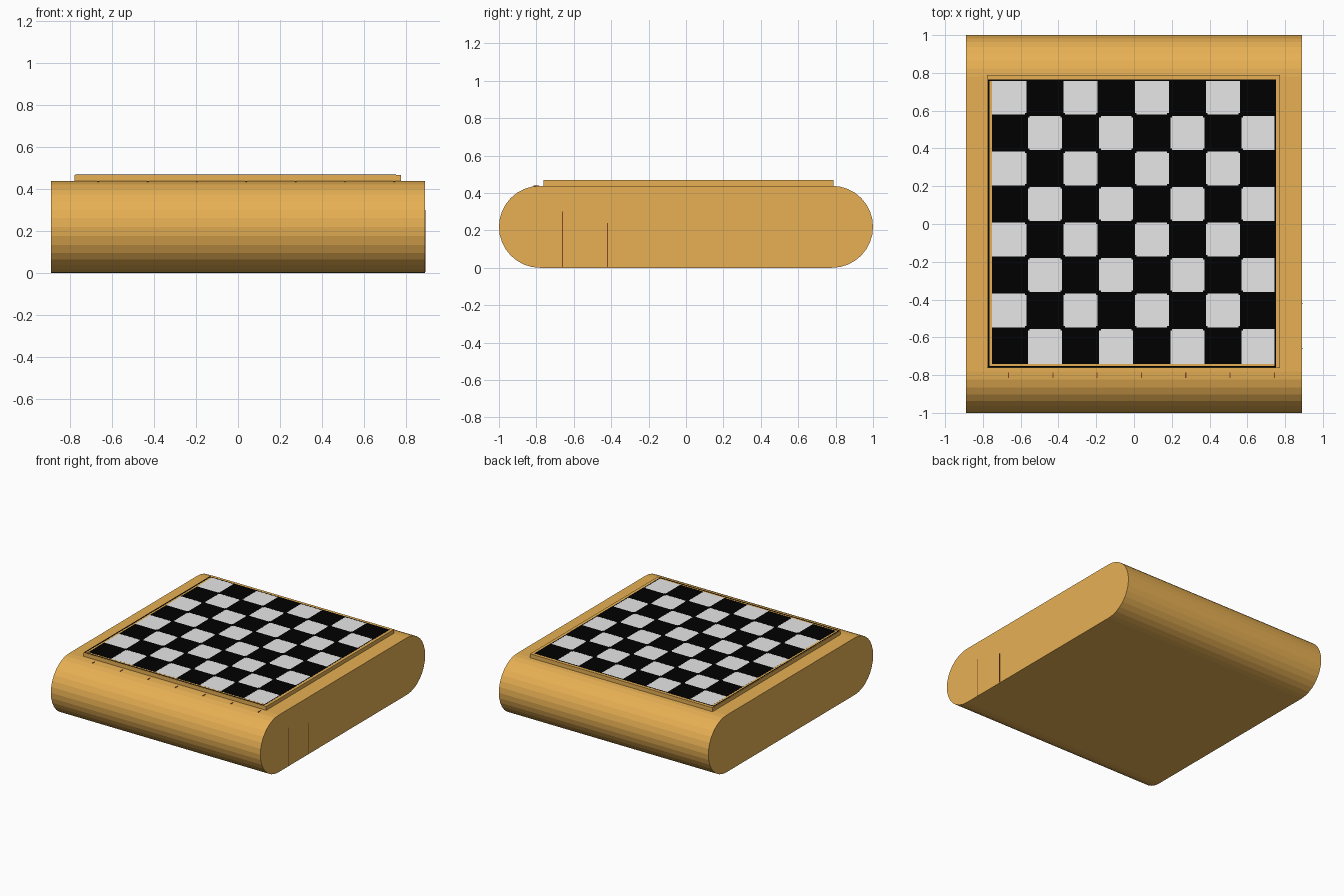
import bpy, bmesh, math

if "Cube" in bpy.data.objects:
    bpy.data.objects.remove(bpy.data.objects["Cube"])


def material(name, rgb):
    m = bpy.data.materials.new(name)
    m.diffuse_color = (*rgb, 1.0)
    m.use_nodes = True
    m.node_tree.nodes["Principled BSDF"].inputs["Base Color"].default_value = m.diffuse_color
    return m


WOOD = material("warm_wood", (0.80, 0.435, 0.088))
LIGHT = material("light_square", (0.80, 0.80, 0.80))
DARK = material("dark_square", (0.0, 0.0, 0.0))
SEAM = material("seam_brown", (0.25, 0.06, 0.02))


def finish(name, bm, mat):
    bmesh.ops.recalc_face_normals(bm, faces=bm.faces)
    me = bpy.data.meshes.new(name)
    bm.to_mesh(me)
    bm.free()
    me.materials.append(mat)
    ob = bpy.data.objects.new(name, me)
    bpy.context.collection.objects.link(ob)
    return ob


def add_box(bm, x0, x1, y0, y1, z0, z1):
    verts = bmesh.ops.create_cube(bm, size=1.0)["verts"]
    bmesh.ops.scale(bm, vec=(x1 - x0, y1 - y0, z1 - z0), verts=verts)
    bmesh.ops.translate(bm, vec=((x0 + x1) / 2, (y0 + y1) / 2, (z0 + z1) / 2), verts=verts)


# Body: stadium profile in the y-z plane, extruded along x
HALF_X, R, SEG = 0.89, 0.219, 16
bm = bmesh.new()
profile = []
for side in (1, -1):
    for i in range(SEG + 1):
        a = -math.pi / 2 + math.pi * i / SEG
        profile.append((side * (1 - R + R * math.cos(a)), R + side * R * math.sin(a)))
face = bm.faces.new([bm.verts.new((-HALF_X, y, z)) for y, z in profile])
ext = bmesh.ops.extrude_face_region(bm, geom=[face])
bmesh.ops.translate(bm, vec=(2 * HALF_X, 0, 0),
                    verts=[v for v in ext["geom"] if isinstance(v, bmesh.types.BMVert)])
finish("rounded_body", bm, WOOD)

# Raised board panel
CY, TOP = 0.011, 0.469
bm = bmesh.new()
add_box(bm, -0.778, 0.774, -0.763, 0.788, 0.42, 0.468)
finish("board_panel", bm, WOOD)

# Checkered squares; dark ones are slightly larger and meet at the corners
PITCH, HALF = 0.188, 4 * 0.188
for name, parity, grow, top, mat in (("light_squares", 1, 0.0, 0.4685, LIGHT),
                                     ("dark_squares", 0, 0.004, TOP, DARK)):
    bm = bmesh.new()
    for col in range(8):
        for row in range(8):
            if (col + row) % 2 == parity:
                x, y = col * PITCH - HALF, row * PITCH - HALF
                x0, x1 = max(x - grow, -HALF), min(x + PITCH + grow, HALF)
                y0, y1 = max(y - grow, -HALF), min(y + PITCH + grow, HALF)
                add_box(bm, x0, x1, y0 + CY, y1 + CY, 0.465, top)
    finish(name, bm, mat)

# Small dark joints where four squares meet
bm = bmesh.new()
J = 0.012
for i in range(1, 8):
    for j in range(1, 8):
        x, y = i * PITCH - HALF, j * PITCH - HALF + CY
        add_box(bm, x - J, x + J, y - J, y + J, 0.465, TOP + 0.0002)
finish("corner_joints", bm, DARK)

# Thin dark outline around the squares
bm = bmesh.new()
X0, X1, Y0, Y1, W = -0.773, 0.751, -0.760, 0.765, 0.007
for box in ((X0, X0 + W, Y0, Y1), (X1 - W, X1, Y0, Y1),
            (X0, X1, Y0, Y0 + W), (X0, X1, Y1 - W, Y1)):
    add_box(bm, *box, 0.465, TOP + 0.0001)
finish("board_outline", bm, DARK)

# Fine seams on the right side and short ticks along the front shoulder
bm = bmesh.new()
for y, top in ((-0.66, 0.30), (-0.42, 0.24)):
    add_box(bm, HALF_X - 0.005, HALF_X + 0.001, y - 0.003, y + 0.003, 0.005, top)
for i in range(7):
    x = -0.664 + i * 0.2345
    add_box(bm, x - 0.003, x + 0.003, -0.815, -0.785, 0.432, 0.439)
finish("seam_lines", bm, SEAM)
